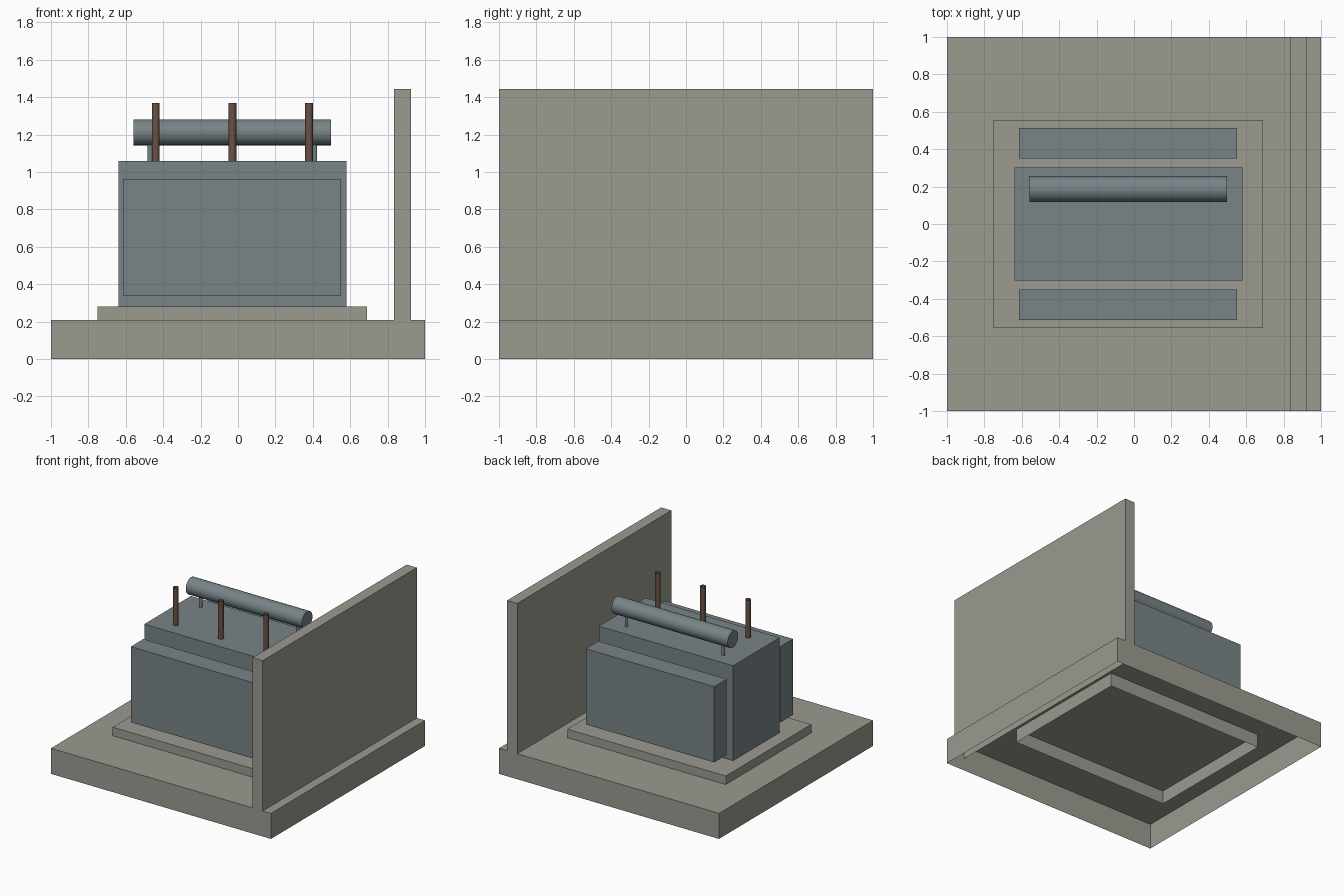
import bpy, bmesh, math
from mathutils import Matrix

if "Cube" in bpy.data.objects:
    bpy.data.objects.remove(bpy.data.objects["Cube"])


def material(name, rgb):
    m = bpy.data.materials.new(name)
    m.diffuse_color = (*rgb, 1)
    m.use_nodes = True
    m.node_tree.nodes["Principled BSDF"].inputs["Base Color"].default_value = m.diffuse_color
    return m


concrete = material("concrete", (0.33, 0.325, 0.28))
steel = material("grey steel", (0.19, 0.23, 0.245))
brown = material("brown porcelain", (0.14, 0.085, 0.06))


def finish(bm, name, mat):
    mesh = bpy.data.meshes.new(name)
    bm.to_mesh(mesh)
    bm.free()
    mesh.materials.append(mat)
    ob = bpy.data.objects.new(name, mesh)
    bpy.context.collection.objects.link(ob)
    return ob


def box(name, mat, x, y, z):
    """Box shell with an open underside, given by its (min, max) ranges."""
    bm = bmesh.new()
    bmesh.ops.create_cube(bm, size=1)
    for v in bm.verts:
        v.co = [r[0] if c < 0 else r[1] for c, r in zip(v.co, (x, y, z))]
    bm.normal_update()
    bottom = [f for f in bm.faces if f.normal.z < -0.5]
    bmesh.ops.delete(bm, geom=bottom, context='FACES_ONLY')
    return finish(bm, name, mat)


def tube(name, mat, centre, radius, length, axis='Z', caps=False, sides=16):
    """Smooth cylinder, open or capped, along Z or X."""
    bm = bmesh.new()
    turn = Matrix.Rotation(math.pi / 2 if axis == 'X' else 0, 4, 'Y')
    bmesh.ops.create_cone(bm, cap_ends=caps, segments=sides, radius1=radius,
                          radius2=radius, depth=length,
                          matrix=Matrix.Translation(centre) @ turn)
    ob = finish(bm, name, mat)
    bpy.ops.object.select_all(action='DESELECT')
    ob.select_set(True)
    bpy.context.view_layer.objects.active = ob
    bpy.ops.object.shade_smooth_by_angle(angle=math.radians(40))
    return ob


# Concrete foundation, plinth and side wall
box("foundation", concrete, (-1, 1), (-1, 1), (0, 0.21))
box("plinth", concrete, (-0.75, 0.69), (-0.555, 0.555), (0.10, 0.28))
box("side_wall", concrete, (0.833, 0.925), (-1, 1), (0.10, 1.445))

# Main tank with a radiator on each long side
box("tank", steel, (-0.64, 0.58), (-0.303, 0.303), (0.28, 1.06))
box("front_radiator", steel, (-0.615, 0.552), (-0.513, -0.35), (0.34, 0.962))
box("back_radiator", steel, (-0.615, 0.552), (0.35, 0.513), (0.34, 0.962))

# Oil drum on two thin supports
tube("oil_drum", steel, (-0.03, 0.187, 1.212), 0.069, 1.055, 'X', True, 32)
for i, x in enumerate((-0.47, 0.41)):
    tube(f"drum_support_{i + 1}", steel, (x, 0.187, 1.11), 0.013, 0.10)

# Row of three bushings
for i, x in enumerate((-0.44, -0.03, 0.38)):
    tube(f"bushing_{i + 1}", brown, (x, -0.178, 1.215), 0.021, 0.31)
